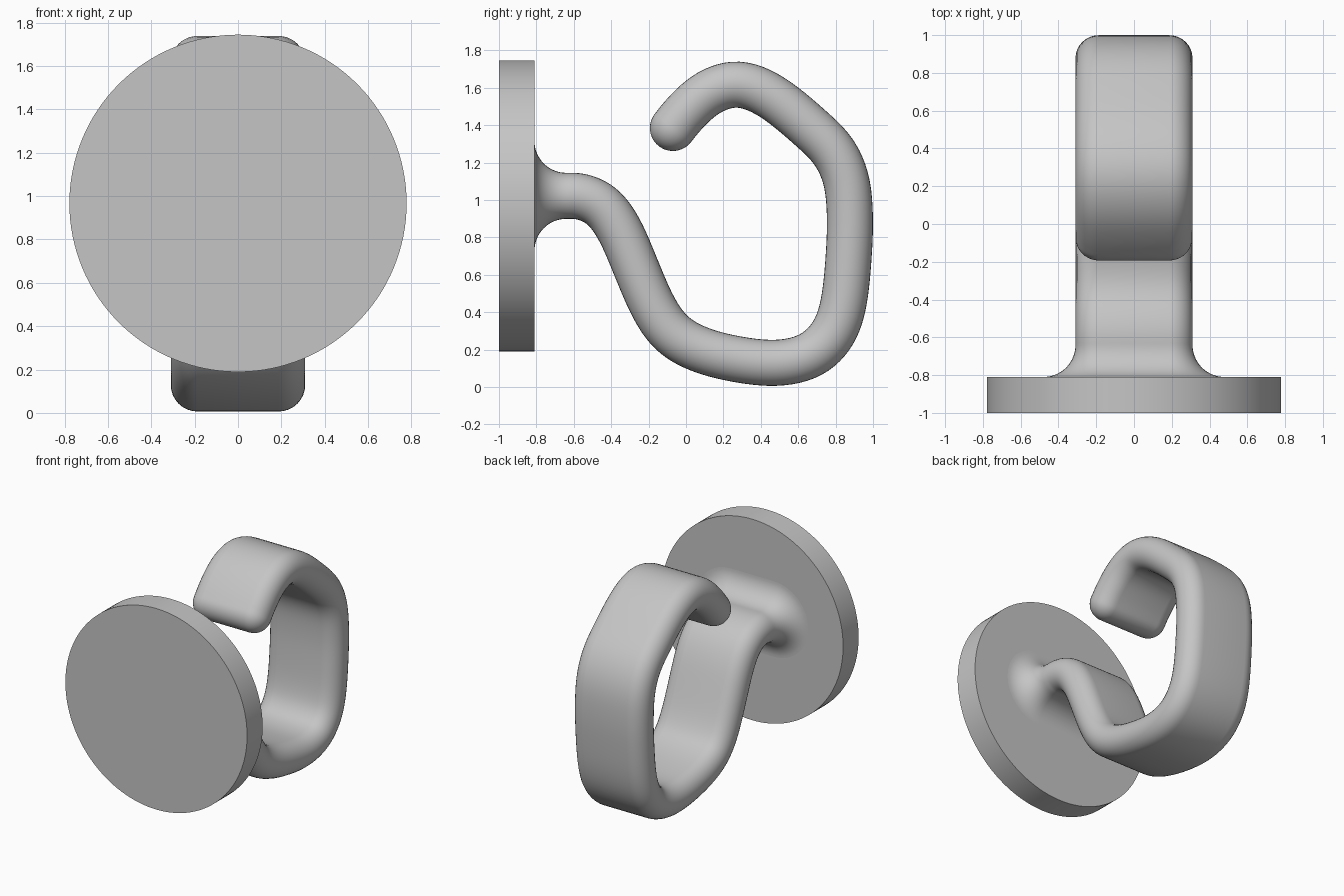
import bpy, bmesh
from math import sin, cos, pi, radians
from mathutils import Vector, Matrix

cube = bpy.data.objects.get("Cube")
if cube:
    bpy.data.objects.remove(cube, do_unlink=True)

grey = bpy.data.materials.new("plain grey")
grey.use_nodes = True
GREY = (0.56, 0.56, 0.56, 1)
grey.diffuse_color = GREY
grey.node_tree.nodes["Principled BSDF"].inputs["Base Color"].default_value = GREY


def finish(bm, name):
    """Turn a bmesh into a smooth shaded object with sharp edges kept."""
    bmesh.ops.recalc_face_normals(bm, faces=bm.faces[:])
    mesh = bpy.data.meshes.new(name)
    bm.to_mesh(mesh)
    bm.free()
    mesh.materials.append(grey)
    obj = bpy.data.objects.new(name, mesh)
    bpy.context.collection.objects.link(obj)
    bpy.ops.object.select_all(action="DESELECT")
    obj.select_set(True)
    bpy.context.view_layer.objects.active = obj
    bpy.ops.object.shade_smooth_by_angle(angle=radians(35))
    return obj


# Round wall plate
PLATE_BACK = -0.81
bm = bmesh.new()
bmesh.ops.create_cone(
    bm, cap_ends=True, segments=128, radius1=0.778, radius2=0.778, depth=0.19,
    matrix=Matrix.Translation((0, PLATE_BACK - 0.095, 0.967)) @ Matrix.Rotation(pi / 2, 4, "X"))
finish(bm, "wall_plate")

# Hook centre line in the side plane (y, z)
KNOTS = [
    (-0.64, 1.022), (-0.57, 1.02), (-0.485, 0.99), (-0.41, 0.925), (-0.34, 0.81),
    (-0.27, 0.645), (-0.18, 0.435), (-0.08, 0.29), (0.06, 0.205), (0.25, 0.152),
    (0.48, 0.126), (0.67, 0.17), (0.79, 0.29), (0.846, 0.46), (0.87, 0.7),
    (0.877, 0.9), (0.86, 1.1), (0.79, 1.26), (0.66, 1.39), (0.46, 1.553),
    (0.28, 1.622), (0.12, 1.575), (0.0, 1.47), (-0.07, 1.385)]
STEPS = 6        # samples between knots
HALF_BAR = 0.187  # flat half width of the strip
RADIUS = 0.123   # half thickness, also the edge rounding
FLARE = 0.17     # fillet radius where the strip meets the plate


def spline(knots):
    """Catmull-Rom through the knots, then lightly relaxed."""
    p = [Vector(k) for k in knots]
    p = [2 * p[0] - p[1]] + p + [2 * p[-1] - p[-2]]
    path = []
    for a, b, c, d in zip(p, p[1:], p[2:], p[3:]):
        for i in range(STEPS):
            t = i / STEPS
            path.append(0.5 * (2 * b + (c - a) * t + (2 * a - 5 * b + 4 * c - d) * t ** 2
                               + (3 * b - a - 3 * c + d) * t ** 3))
    path.append(p[-2])
    for _ in range(6):
        path = [path[0]] + [(a + 2 * b + c) / 4 for a, b, c in zip(path, path[1:], path[2:])] + [path[-1]]
    return path


# Each station is centre, direction, radius of the rounded strip section
path = spline(KNOTS)
ahead = Vector((1, 0))
start = path[0]
stations = [(Vector((PLATE_BACK - 0.02, start.y)), ahead, RADIUS + FLARE)]
for i in range(16):
    a = pi / 2 * (1 - i / 16)
    stations.append((start - ahead * FLARE * sin(a), ahead, RADIUS + FLARE * (1 - cos(a))))
stations.append((start, ahead, RADIUS))
for a, b, c in zip(path, path[1:], path[2:]):
    stations.append((b, (c - a).normalized(), RADIUS))
end_dir = (path[-1] - path[-2]).normalized()
for i in range(13):
    a = radians(88) * i / 12
    stations.append((path[-1] + end_dir * RADIUS * sin(a), end_dir, RADIUS * cos(a)))

# Loft the stations into one hook
ARC = 16
bm = bmesh.new()
rings = []
for centre, tangent, r in stations:
    normal = Vector((-tangent.y, tangent.x))
    ring = []
    for side in (1, -1):
        for i in range(ARC + 1):
            a = -pi / 2 + pi * i / ARC
            yz = centre + normal * r * sin(a) * side
            ring.append(bm.verts.new((side * (HALF_BAR + r * cos(a)), yz.x, yz.y)))
    rings.append(ring)
for r1, r2 in zip(rings, rings[1:]):
    for i in range(len(r1)):
        j = (i + 1) % len(r1)
        bm.faces.new((r1[i], r1[j], r2[j], r2[i]))
bm.faces.new(rings[0])
bm.faces.new(rings[-1])
finish(bm, "hook")
